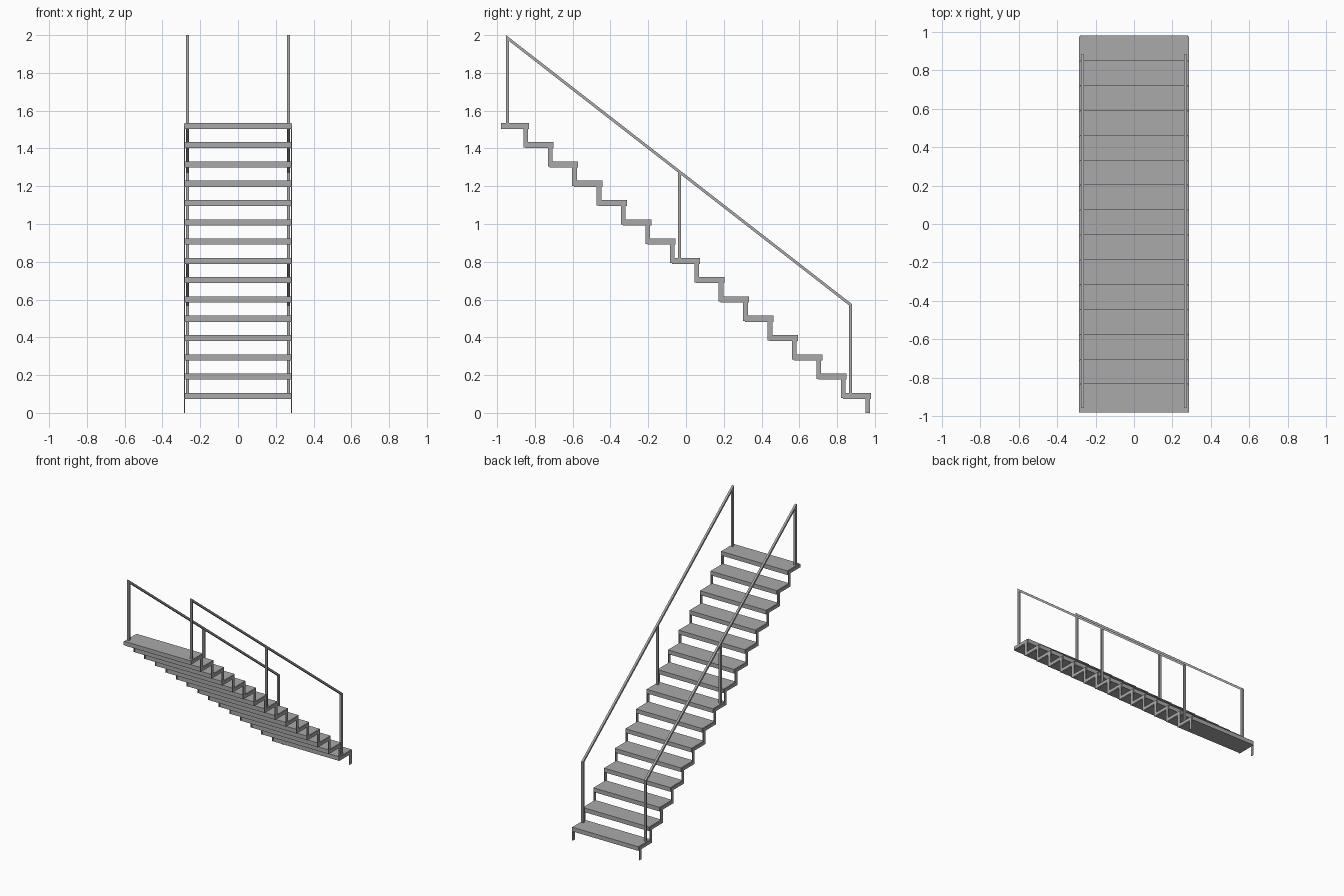
import bpy
import bmesh

default = bpy.data.objects.get("Cube")
if default:
    bpy.data.objects.remove(default, do_unlink=True)

# One painted-metal colour for the whole staircase
steel = bpy.data.materials.new("grey_steel")
steel.use_nodes = True
GREY = (0.4, 0.4, 0.4, 1.0)
steel.diffuse_color = GREY
steel.node_tree.nodes["Principled BSDF"].inputs["Base Color"].default_value = GREY

STEPS = 15
RUN, RISE = 0.1293, 0.1021
FRONT, TOP = 0.98, 0.106      # nose and top of the lowest tread
DEPTH, THICK = 0.15, 0.032
HALF = 0.281                  # half width of a tread
BAND = 0.025                  # width of the zigzag stringer


def prism(name, outline, x0, x1):
    """Extrude a side profile of (y, z) points from x0 to x1."""
    bm = bmesh.new()
    face = bm.faces.new([bm.verts.new((x0, y, z)) for y, z in outline])
    new = bmesh.ops.extrude_face_region(bm, geom=[face])["geom"]
    moved = [v for v in new if isinstance(v, bmesh.types.BMVert)]
    bmesh.ops.translate(bm, verts=moved, vec=(x1 - x0, 0, 0))
    bmesh.ops.recalc_face_normals(bm, faces=bm.faces)
    mesh = bpy.data.meshes.new(name)
    bm.to_mesh(mesh)
    bm.free()
    mesh.materials.append(steel)
    obj = bpy.data.objects.new(name, mesh)
    bpy.context.collection.objects.link(obj)
    return obj


def rect(y0, y1, z0, z1):
    return [(y0, z0), (y1, z0), (y1, z1), (y0, z1)]


# Treads, climbing towards -y
for i in range(STEPS):
    nose, top = FRONT - i * RUN, TOP + i * RISE
    prism(f"tread_{i + 1}", rect(nose - DEPTH, nose, top - THICK, top), -HALF, HALF)

# Zigzag stringer profile: upper edge, then the lower edge offset by the band
corners = [(FRONT - 0.006, 0)]
for i in range(STEPS):
    y, z = FRONT - 0.006 - i * RUN, TOP - 0.003 + i * RISE
    corners += [(y, z), (y - RUN, z)]
end = FRONT - (STEPS - 1) * RUN - DEPTH
top_z = corners[-1][1]
upper = corners[:-1] + [(end, top_z)]
lower = [(y - BAND, max(z - BAND, 0)) for y, z in corners[:-1]] + [(end, top_z - BAND)]
stringer = upper + lower[::-1]

# Handrail frame: two end posts and a mitred sloping rail
BAR = 0.016
back, front = -0.953, 0.88
high, low = 2.0, 0.575
slope = (high - low) / (front - back)


def under(y):
    return high - (y - back) * slope - 0.019


rail = [(back, 1.52), (back, high), (front, low), (front, 0.1),
        (front - BAR, 0.1), (front - BAR, under(front - BAR)),
        (back + BAR, under(back + BAR)), (back + BAR, 1.52)]
mid = -0.043
mid_post = [(mid, 0.8), (mid + BAR, 0.8),
            (mid + BAR, under(mid + BAR)), (mid, under(mid))]

# Matching parts on both sides
for side, s in (("left", 1), ("right", -1)):
    prism(f"{side}_stringer", stringer, s * HALF, s * (HALF + 0.005))
    prism(f"{side}_handrail", rail, s * 0.259, s * (0.259 + BAR))
    prism(f"{side}_middle_post", mid_post, s * 0.259, s * (0.259 + BAR))
